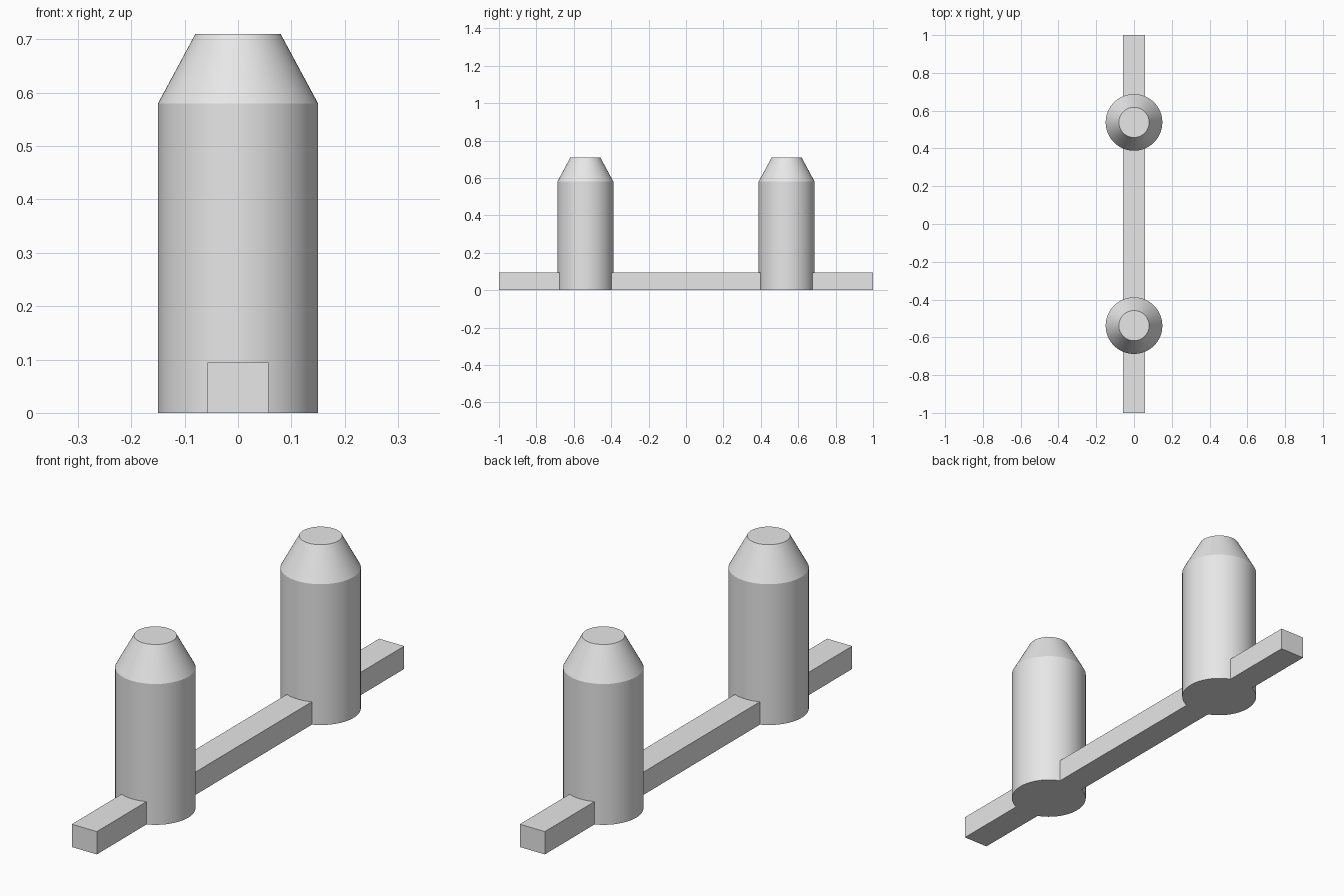
import bpy
import bmesh
import math

cube = bpy.data.objects.get("Cube")
if cube:
    bpy.data.objects.remove(cube, do_unlink=True)

# Single plain grey
grey = bpy.data.materials.new("plain grey")
grey.use_nodes = True
colour = (0.8, 0.8, 0.8, 1)
grey.diffuse_color = colour
grey.node_tree.nodes["Principled BSDF"].inputs["Base Color"].default_value = colour

PIN_OFFSET = 0.538
SEGMENTS = 64


def add_object(name, bm):
    bmesh.ops.recalc_face_normals(bm, faces=bm.faces)
    mesh = bpy.data.meshes.new(name)
    bm.to_mesh(mesh)
    bm.free()
    mesh.materials.append(grey)
    obj = bpy.data.objects.new(name, mesh)
    bpy.context.collection.objects.link(obj)
    return obj


def make_pin(name, y):
    # Round post with a tapered, flat-topped tip
    bm = bmesh.new()
    rings = []
    for radius, z in ((0.15, 0), (0.15, 0.58), (0.08, 0.71)):
        ring = bmesh.ops.create_circle(bm, segments=SEGMENTS, radius=radius)["verts"]
        for v in ring:
            v.co.y += y
            v.co.z = z
        rings.append(ring)
    for low, high in zip(rings, rings[1:]):
        for i in range(SEGMENTS):
            j = (i + 1) % SEGMENTS
            bm.faces.new((low[i], low[j], high[j], high[i]))
    bm.faces.new(rings[0])
    bm.faces.new(rings[-1])
    pin = add_object(name, bm)
    bpy.ops.object.select_all(action="DESELECT")
    pin.select_set(True)
    bpy.context.view_layer.objects.active = pin
    bpy.ops.object.shade_smooth_by_angle(angle=math.radians(20))


def make_bar(name, width, length, height):
    bm = bmesh.new()
    bmesh.ops.create_cube(bm, size=1)
    for v in bm.verts:
        v.co.x *= width
        v.co.y *= length
        v.co.z = (v.co.z + 0.5) * height
    add_object(name, bm)


# Connecting bar and the two upright pins
make_bar("base_bar", 0.114, 2, 0.094)
make_pin("front_pin", -PIN_OFFSET)
make_pin("back_pin", PIN_OFFSET)
